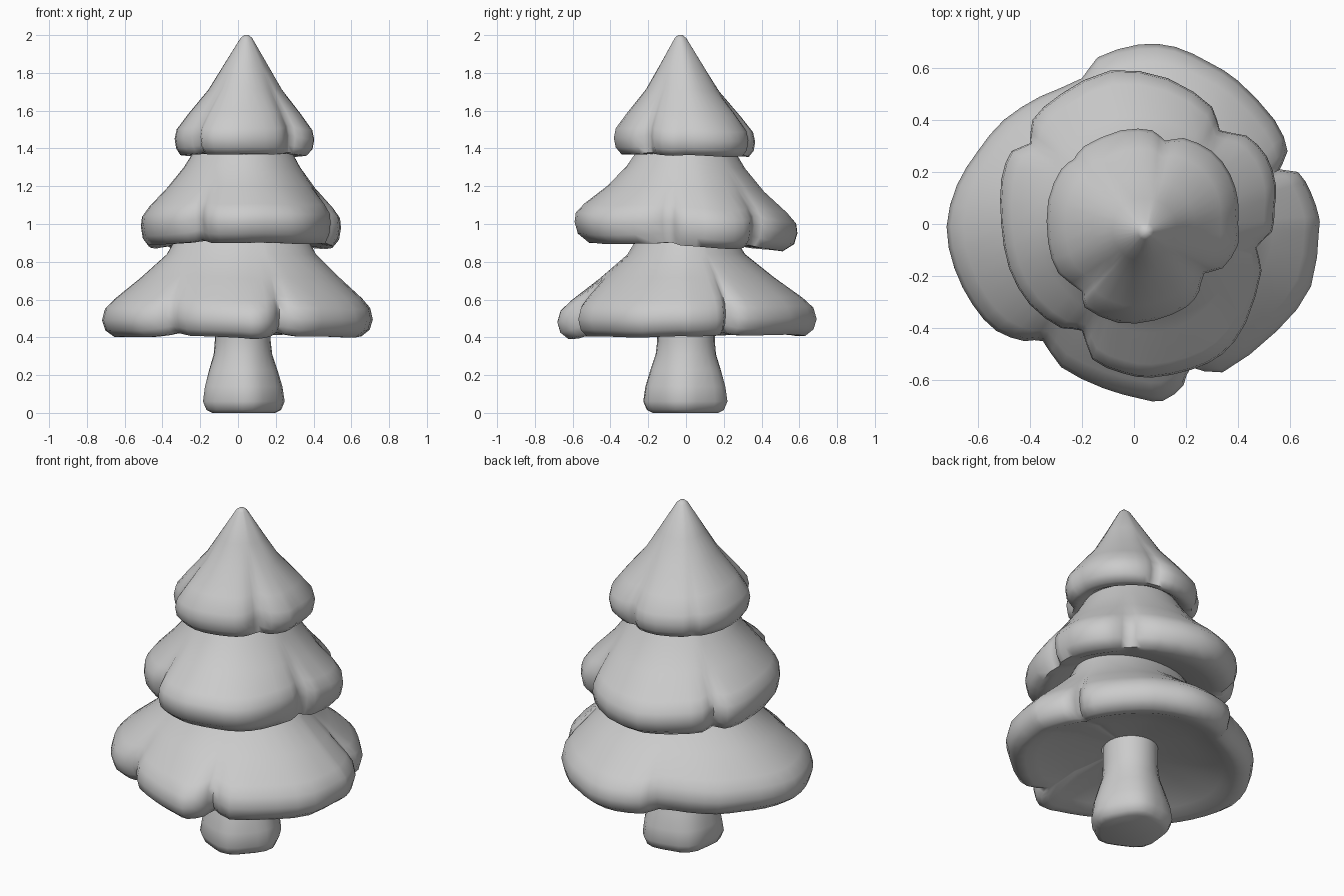
import bpy, bmesh, math
from mathutils import Vector


def loft(name, rings, cap_start=False):
    bm = bmesh.new()
    rows = [[bm.verts.new(p) for p in ring] for ring in rings]
    n = len(rows[0])
    for a, b in zip(rows, rows[1:]):
        for i in range(n):
            j = (i + 1) % n
            bm.faces.new((a[i], a[j], b[j], b[i]))
    if cap_start:
        bm.faces.new(rows[0])
    bmesh.ops.recalc_face_normals(bm, faces=bm.faces)
    me = bpy.data.meshes.new(name)
    bm.to_mesh(me)
    bm.free()
    ob = bpy.data.objects.new(name, me)
    bpy.context.collection.objects.link(ob)
    bpy.ops.object.select_all(action='DESELECT')
    bpy.context.view_layer.objects.active = ob
    ob.select_set(True)
    bpy.ops.object.shade_smooth_by_angle(angle=math.radians(60))
    return ob


def densify(pts):
    # closed curve through the outline points, one extra point per span
    p = [Vector(q) for q in pts]
    n = len(p)
    out = []
    for i in range(n):
        out.append(p[i])
        out.append((9 * (p[i] + p[(i + 1) % n]) - p[i - 1] - p[(i + 2) % n]) / 16)
    return out


def ellipse_point(q, e):
    # e = centre x, centre y, half width x, half width y
    a = math.atan2(q.y, q.x)
    return Vector((e[0] + e[2] * math.cos(a), e[1] + e[3] * math.sin(a)))


def tier(name, outline, neck, inner, upper, under, tilt=0.0, cap=False):
    """Lobed skirt: blends from the neck ellipse out to the outline, then back in."""
    pts = densify(outline)
    n = len(pts)
    r = [q.length for q in pts]
    mean = [sum(r[(i + k) % n] for k in range(-5, 6)) / 11 for i in range(n)]
    rings = []
    for prof, e in ((upper, neck), (under, inner)):
        for f, z in prof:
            lobe = max(0.0, min(1.0, (f - 0.3) / 0.6))   # notches fade away from the rim
            ring = []
            for q, ri, m in zip(pts, r, mean):
                h = -0.35 * (ri - m)                     # lobes hang down, notches lift
                rim = q * ((m + 0.012 + (ri - m - 0.012) * lobe) / ri)
                c = ellipse_point(q, e).lerp(rim, f)
                ring.append((c.x, c.y, z + f * (h + tilt * q.y)))
            rings.append(ring)
    return loft(name, rings, cap_start=cap)


# outlines seen from above, counter-clockwise
bottom_outline = [
    (0.71, -0.03), (0.71, 0.03), (0.68, 0.12), (0.63, 0.20), (0.56, 0.21), (0.59, 0.28),
    (0.54, 0.40), (0.40, 0.55), (0.29, 0.62), (0.16, 0.68), (0.02, 0.69), (-0.14, 0.64),
    (-0.20, 0.56), (-0.36, 0.49), (-0.50, 0.40), (-0.60, 0.28), (-0.68, 0.15), (-0.72, -0.01),
    (-0.69, -0.17), (-0.62, -0.31), (-0.53, -0.41), (-0.42, -0.45), (-0.35, -0.45),
    (-0.28, -0.55), (-0.12, -0.63), (0.02, -0.67), (0.11, -0.68), (0.19, -0.62),
    (0.22, -0.55), (0.34, -0.57), (0.55, -0.41), (0.68, -0.24)]
middle_outline = [
    (0.54, 0.06), (0.545, 0.15), (0.51, 0.26), (0.43, 0.34), (0.33, 0.36), (0.30, 0.45),
    (0.13, 0.56), (-0.09, 0.59), (-0.28, 0.50), (-0.39, 0.40), (-0.40, 0.31), (-0.47, 0.28),
    (-0.51, 0.17), (-0.51, 0.0), (-0.48, -0.17), (-0.40, -0.31), (-0.28, -0.40),
    (-0.20, -0.41), (-0.16, -0.52), (-0.04, -0.575), (0.07, -0.59), (0.22, -0.56),
    (0.34, -0.50), (0.43, -0.38), (0.49, -0.18), (0.47, -0.09), (0.53, -0.03)]
top_outline = [
    (0.40, 0.0), (0.40, 0.09), (0.37, 0.19), (0.30, 0.28), (0.19, 0.33), (0.12, 0.32),
    (0.07, 0.36), (-0.05, 0.36), (-0.19, 0.30), (-0.23, 0.25), (-0.28, 0.21), (-0.33, 0.09),
    (-0.33, -0.07), (-0.29, -0.19), (-0.20, -0.26), (-0.19, -0.32), (-0.06, -0.38),
    (0.08, -0.37), (0.20, -0.32), (0.25, -0.26), (0.27, -0.19), (0.34, -0.17), (0.40, -0.08)]

bottom_neck = (0.02, 0.0, 0.34, 0.25)
middle_neck = (0.025, 0.0, 0.25, 0.25)
trunk_top = (0.025, -0.01, 0.145, 0.15)

# branch tiers
tier("bottom_branches", bottom_outline, bottom_neck, trunk_top,
     [(0.0, 0.94), (0.15, 0.84), (0.50, 0.72), (0.84, 0.61), (0.96, 0.56), (1.0, 0.50)],
     [(0.97, 0.445), (0.89, 0.41), (0.80, 0.41), (0.68, 0.435), (0.4, 0.48), (0.0, 0.51)],
     tilt=0.01)
tier("middle_branches", middle_outline, middle_neck, bottom_neck,
     [(0.0, 1.40), (0.20, 1.30), (0.50, 1.19), (0.85, 1.09), (0.98, 1.04), (1.0, 0.99)],
     [(0.95, 0.93), (0.78, 0.885), (0.50, 0.89), (0.0, 0.93)], tilt=-0.045)
tier("top_branches", top_outline, (0.045, -0.03, 0.012, 0.012), middle_neck,
     [(0.0, 2.0), (0.05, 1.985), (0.30, 1.83), (0.50, 1.71), (0.80, 1.58), (0.97, 1.50),
      (1.0, 1.45)],
     [(0.93, 1.40), (0.70, 1.365), (0.35, 1.365), (0.0, 1.39)], tilt=-0.03, cap=True)

# flared trunk with a slightly lobed foot
rings = []
for rad, z, lobe in ((0.165, 0.0, 0.05), (0.195, 0.015, 0.05), (0.215, 0.06, 0.04),
                     (0.205, 0.14, 0.03), (0.18, 0.23, 0.02), (0.155, 0.31, 0.01),
                     (0.148, 0.38, 0.0), (0.147, 0.51, 0.0)):
    ring = []
    for i in range(24):
        a = math.tau * i / 24
        k = rad * (1 + lobe * math.cos(5 * a + 0.6))
        ring.append((0.025 + k * math.cos(a), k * math.sin(a) * 1.03, z))
    rings.append(ring)
loft("trunk", rings, cap_start=True)
